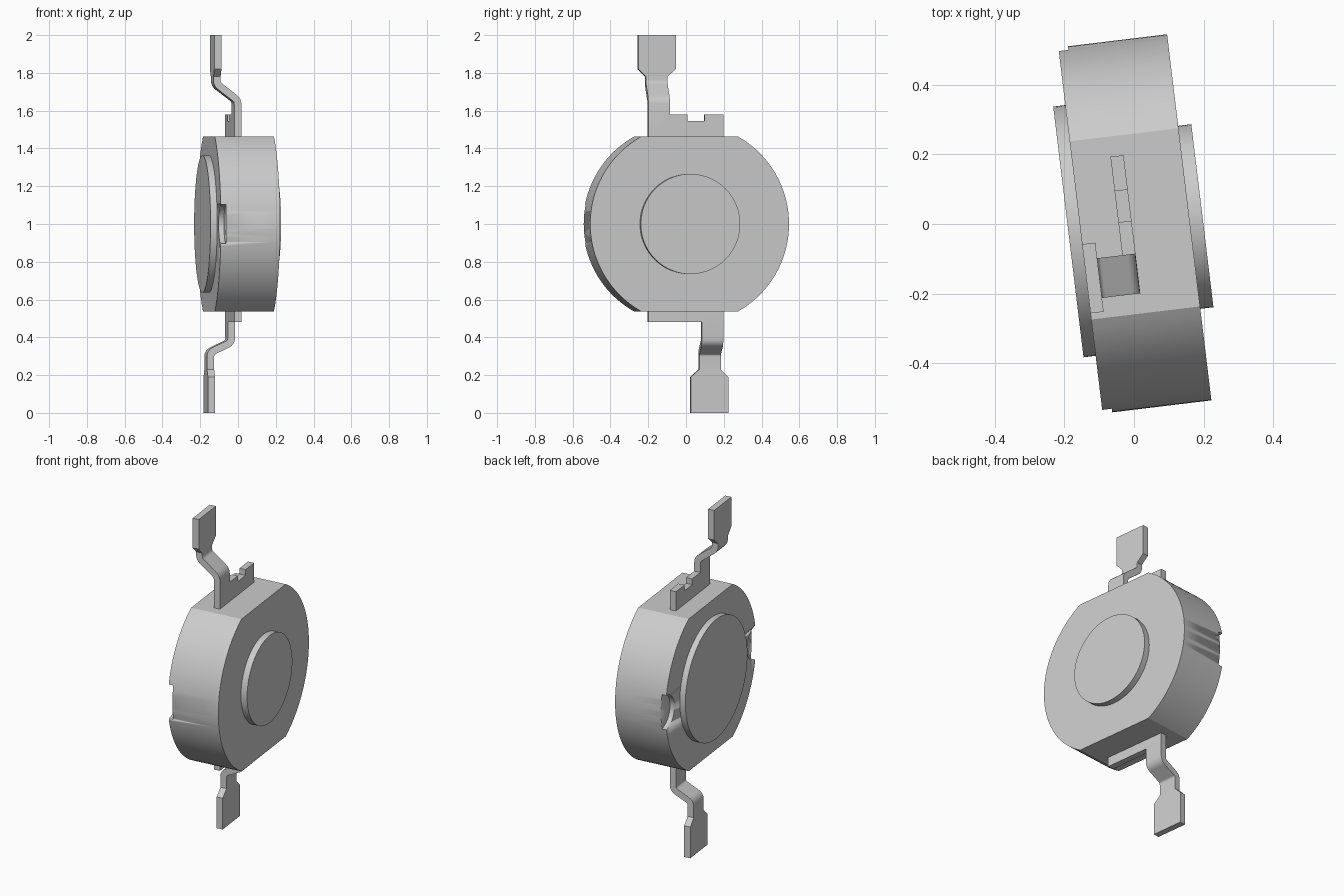
import bpy, bmesh, math
from mathutils import Matrix, Vector

cube = bpy.data.objects.get("Cube")
if cube:
    bpy.data.objects.remove(cube, do_unlink=True)

grey = bpy.data.materials.new("plain_grey")
grey.use_nodes = True
COLOUR = (0.6, 0.6, 0.6, 1)
grey.diffuse_color = COLOUR
grey.node_tree.nodes["Principled BSDF"].inputs["Base Color"].default_value = COLOUR

# Parts are built with the disc axis on x, centred at the origin, then turned and raised
PLACE = Matrix.Translation((0, 0, 1)) @ Matrix.Rotation(math.radians(6.9), 4, 'Z')


def prism(outline, x0, x1):
    """Extrude a (y, z) outline along x."""
    bm = bmesh.new()
    face = bm.faces.new([bm.verts.new((x0, y, z)) for y, z in outline])
    new = bmesh.ops.extrude_face_region(bm, geom=[face])["geom"]
    bmesh.ops.translate(bm, vec=(x1 - x0, 0, 0),
                        verts=[v for v in new if isinstance(v, bmesh.types.BMVert)])
    return bm


def finish(name, bm, angle=30):
    bmesh.ops.recalc_face_normals(bm, faces=bm.faces)
    bm.transform(PLACE)
    mesh = bpy.data.meshes.new(name)
    bm.to_mesh(mesh)
    bm.free()
    mesh.materials.append(grey)
    ob = bpy.data.objects.new(name, mesh)
    bpy.context.collection.objects.link(ob)
    bpy.ops.object.select_all(action='DESELECT')
    ob.select_set(True)
    bpy.context.view_layer.objects.active = ob
    bpy.ops.object.shade_smooth_by_angle(angle=math.radians(angle))
    return ob


def arc(radius, start, end, steps, cy=0):
    return [(cy + radius * math.cos(start + (end - start) * i / steps),
             radius * math.sin(start + (end - start) * i / steps))
            for i in range(steps + 1)]


def circle(radius, cy=0, n=96):
    return arc(radius, 0, math.tau, n, cy)[:-1]


# Disc body with flat top and bottom
R, FLAT = 0.53, 0.463
a = math.asin(FLAT / R)
right_arc = arc(R, -a, a, 48)
body = finish("disc_body", prism(right_arc + [(-y, -z) for y, z in right_arc], -0.155, 0.16))

# Shallow round notches in the rim
for side in (-1, 1):
    cutter = finish("notch_cutter", prism(circle(0.105, side * R, 48), -0.2, -0.127))
    cutter.hide_render = True
    mod = body.modifiers.new("notch", 'BOOLEAN')
    mod.operation, mod.object, mod.solver = 'DIFFERENCE', cutter, 'EXACT'
    bpy.context.view_layer.objects.active = body
    bpy.ops.object.modifier_apply(modifier=mod.name)
    bpy.data.objects.remove(cutter, do_unlink=True)

# Raised round bosses on both faces
finish("small_boss", prism(circle(0.265), 0.15, 0.198))
finish("large_boss", prism(circle(0.363), -0.19, -0.145))


def rounded(points, cut=0.022, steps=4):
    """Round the inner corners of a path."""
    pts = [Vector(p) for p in points]
    out = [pts[0]]
    for p, q, r in zip(pts, pts[1:], pts[2:]):
        s, e = q + (p - q).normalized() * cut, q + (r - q).normalized() * cut
        for i in range(steps + 1):
            t = i / steps
            out.append(s * (1 - t) ** 2 + q * 2 * t * (1 - t) + e * t * t)
    return out + [pts[-1]]


def lead(name, plate_edge, bend0, bend1, neck, shoulder, turn):
    """Flat strip cut to outline, folded along a path, optionally turned to the bottom."""
    base, near, far = 0.42, -0.025, -0.136
    path = rounded([(near, base), (near, bend0), (far, bend1), (far, 1.0)])
    dist = [0]
    for p, q in zip(path, path[1:]):
        dist.append(dist[-1] + (q - p).length)
    extra = base + dist[-1] - 1.0
    outline = ([(0.2, base)] + plate_edge + [
        (-0.085, neck + extra), (-0.04, shoulder + extra), (-0.04, 1 + extra),
        (-0.24, 1 + extra), (-0.24, shoulder + extra), (-0.2, neck + extra), (-0.2, base)])
    bm = prism(outline, -0.019, 0.019)
    for d in dist[1:-1]:
        bmesh.ops.bisect_plane(bm, geom=bm.verts[:] + bm.edges[:] + bm.faces[:],
                               plane_co=(0, 0, base + d), plane_no=(0, 0, 1))
    dirs = [(q - p).normalized() for p, q in zip(path, path[1:])]
    for v in bm.verts:
        d = v.co.z - base
        i = max([k for k in range(len(dirs)) if dist[k] <= d + 1e-5] or [0])
        offset = d - dist[i]
        tangent = dirs[i]
        if i > 0 and abs(offset) < 1e-4:
            tangent = (dirs[i - 1] + dirs[i]).normalized()
        stretch = 1 / tangent.dot(dirs[i])
        normal = Vector((tangent.y, -tangent.x)) * v.co.x * stretch
        p = path[i] + dirs[i] * offset + normal
        v.co.x, v.co.z = p.x, p.y
    if turn:
        bm.transform(Matrix.Rotation(math.pi, 4, 'X'))
    finish(name, bm)


# Upper lead has a notched plate, lower lead a plain one
lead("upper_lead", [(0.2, 0.58), (0.1, 0.58), (0.1, 0.545), (0.01, 0.545),
                    (0.01, 0.58), (-0.085, 0.58)], 0.655, 0.74, 0.78, 0.82, False)
lead("lower_lead", [(0.2, 0.52), (-0.085, 0.52)], 0.627, 0.68, 0.77, 0.81, True)
